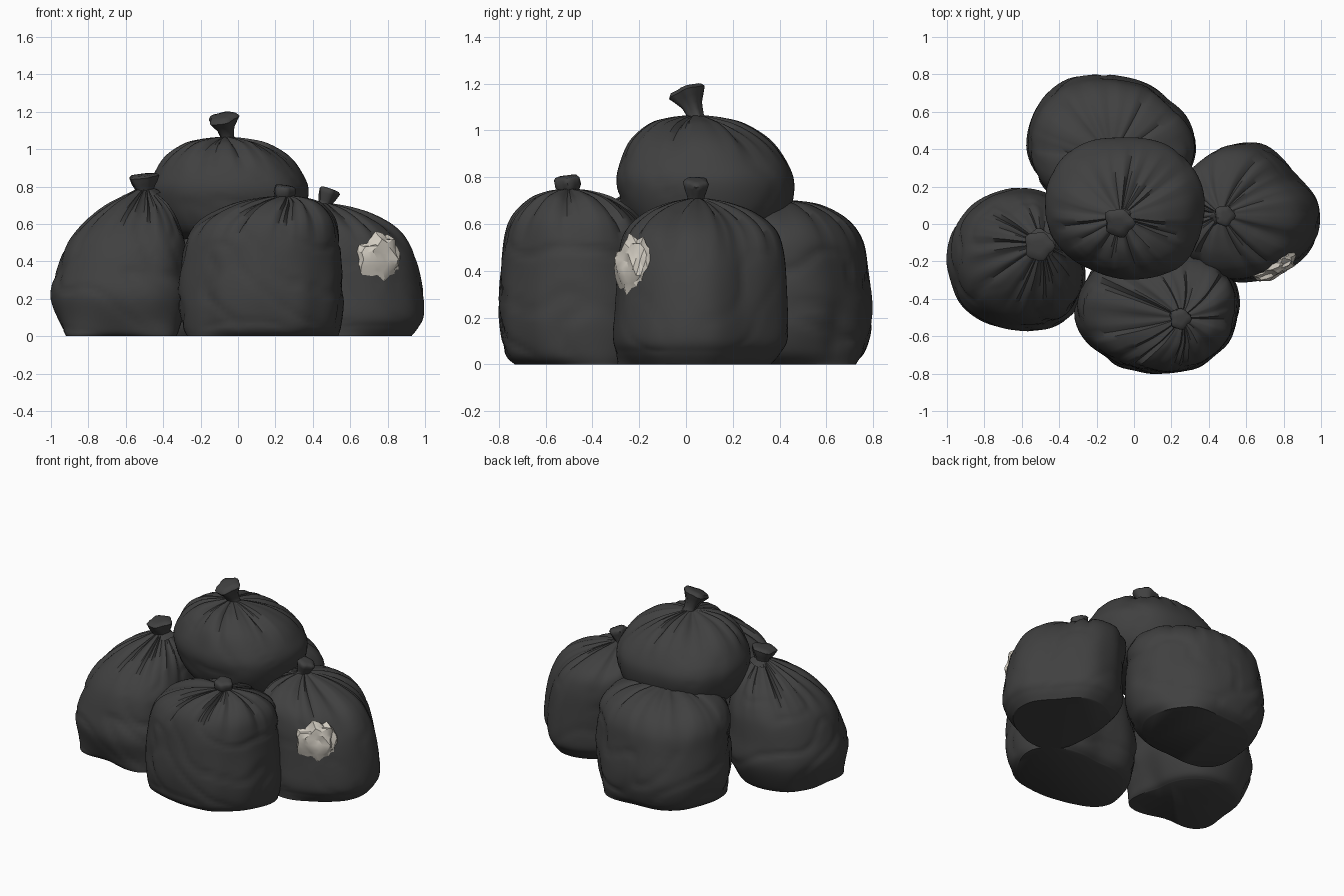
import bpy, bmesh, math, random
from mathutils import Vector, Matrix, noise

if "Cube" in bpy.data.objects:
    bpy.data.objects.remove(bpy.data.objects["Cube"])

random.seed(4)


def material(name, rgb):
    m = bpy.data.materials.new(name)
    m.diffuse_color = (*rgb, 1)
    m.use_nodes = True
    m.node_tree.nodes["Principled BSDF"].inputs["Base Color"].default_value = m.diffuse_color
    return m


BLACK = material("black_plastic", (0.052, 0.052, 0.052))
PAPER = material("pale_paper", (0.64, 0.60, 0.53))
SIDES = 80


def cubic(a, b, c, d, t):
    return 0.5 * (2*b + (c-a)*t + (2*a-5*b+4*c-d)*t*t + (3*b-a-3*c+d)*t**3)


def finish(bm, name, mat, angle=50):
    bmesh.ops.recalc_face_normals(bm, faces=bm.faces)
    me = bpy.data.meshes.new(name)
    bm.to_mesh(me)
    bm.free()
    ob = bpy.data.objects.new(name, me)
    bpy.context.collection.objects.link(ob)
    me.materials.append(mat)
    bpy.ops.object.select_all(action='DESELECT')
    ob.select_set(True)
    bpy.context.view_layer.objects.active = ob
    bpy.ops.object.shade_smooth_by_angle(angle=math.radians(angle))


def loft(bm, rings):
    rows = [[bm.verts.new(p) for p in r] for r in rings]
    n = len(rows[0])
    for lo, hi in zip(rows, rows[1:]):
        for i in range(n):
            bm.faces.new((lo[i], lo[(i+1) % n], hi[(i+1) % n], hi[i]))
    bm.faces.new(rows[0][::-1])
    bm.faces.new(rows[-1])


def bag(name, centre, neck, radii, profile, seed, pleat=0.09, lean=3, crease=0.03, feet=()):
    """Sack body: eight compass radii, a (height, scale) profile, pleats gathering to the
    neck, and feet: directions in degrees where a bottom corner sticks out."""
    c, k = Vector(centre), Vector(neck)
    z0, z1 = profile[0][0], profile[-1][0]
    pts = [profile[0]] + profile + [profile[-1]]
    stations = []
    for i in range(1, len(pts) - 2):
        for s in range(7):
            stations.append([cubic(*(pts[i+j][q] for j in (-1, 0, 1, 2)), s/7) for q in (0, 1)])
    stations.append(profile[-1])
    rings = []
    for z, scale in stations:
        h = max(0.0, min(1.0, (z - z0) / (z1 - z0)))
        mid = c.lerp(k, h**lean)
        gather = max(0.0, (h - 0.6) / 0.4) ** 1.3
        body = min(1, h * 8) * (1 - gather)
        low = max(0.0, 1 - h / 0.28)
        ring = []
        for s in range(SIDES):
            a = s / SIDES * math.tau
            u = s / SIDES * 8
            i, t = int(u), u - int(u)
            r = cubic(*(radii[(i+j) % 8] for j in (-1, 0, 1, 2)), t)
            d = Vector((math.cos(a), math.sin(a), 0))
            # sharp valleys between folds, uneven around the neck
            f = 1 - abs(noise.noise(Vector((d.x*3.6, d.y*3.6, seed)))) * 2.6
            fold = max(0, f) ** 2 * gather * pleat
            # slanted creases pressed into the body, plus broad dents
            n = noise.noise(Vector((d.x*1.3, d.y*1.3, z*4.5 + d.x*0.8 + d.y*0.5 + seed*3.7)))
            line = max(0, 1 - abs(n) * 6) ** 2 * crease * body
            dent = noise.noise(Vector((d.x*2.5, d.y*2.5, z*3 + seed*1.3)))
            corner = sum(max(0, math.cos(a - math.radians(g))) ** 8 for g in feet) * low
            r *= scale + 0.8 * max(0, 1 - scale) * corner + 0.06 * corner * (1 - low)
            r *= (1 + 0.028*dent - line) * (1 - 1.3*fold)
            p = mid.to_3d() + d * r
            p.z = z - fold * 0.25 * min(1, scale * 2)
            ring.append(p)
        rings.append(ring)
    bm = bmesh.new()
    loft(bm, rings)
    finish(bm, name, BLACK)


def knot(name, base, tip, bulb, flare):
    """Tied neck: pinched ring, swollen knot and a crinkled open frill."""
    b, t = Vector(base), Vector(tip)
    rot = Vector((0, 0, 1)).rotation_difference((t - b).normalized())
    prof = [(-0.25, bulb*1.25), (0.05, bulb*0.75), (0.25, bulb*0.85), (0.45, bulb),
            (0.65, (bulb+flare)*0.5), (0.85, flare), (0.97, flare*0.85), (1.0, flare*0.4)]
    rings = []
    for h, r in prof:
        ring = []
        for s in range(20):
            a = s / 20 * math.tau
            rr = r * (1 + 0.09*math.sin(5*a + h*2) + 0.06*math.sin(3*a + 1))
            ring.append(b + (t-b)*h + rot @ Vector((rr*math.cos(a), rr*math.sin(a), 0)))
        rings.append(ring)
    bm = bmesh.new()
    loft(bm, rings)
    finish(bm, name, BLACK)


def crumple(name, loc, size, turn, jitter):
    """Chunky crumpled rubbish showing through a tear."""
    bm = bmesh.new()
    bmesh.ops.create_icosphere(bm, subdivisions=3, radius=1)
    for v in bm.verts:
        v.co *= 1 + jitter * (noise.noise(v.co * 1.9) + random.uniform(-0.3, 0.3))
    m = Matrix.Translation(loc) @ Matrix.Rotation(turn, 4, 'Z') @ Matrix.Diagonal((*size, 1))
    bmesh.ops.transform(bm, matrix=m, verts=bm.verts)
    finish(bm, name, PAPER, 28)


# Four sacks on the floor
bag("left_bag", (-0.63, -0.19), (-0.50, -0.11),
    [0.36, 0.38, 0.38, 0.375, 0.37, 0.375, 0.38, 0.42],
    [(0, 0.70), (0.04, 0.82), (0.2, 1.0), (0.35, 0.95), (0.5, 0.86), (0.62, 0.68),
     (0.7, 0.48), (0.75, 0.28), (0.79, 0.10)], 1.3, 0.12, feet=(225, 310))
bag("front_bag", (0.125, -0.475), (0.25, -0.50),
    [0.44, 0.43, 0.33, 0.40, 0.44, 0.36, 0.325, 0.375],
    [(0, 0.80), (0.05, 0.93), (0.2, 1.0), (0.4, 0.97), (0.55, 0.92), (0.64, 0.80),
     (0.71, 0.55), (0.74, 0.3), (0.75, 0.10)], 2.6, 0.12, 7, feet=(20, 200))
bag("right_bag", (0.65, 0.05), (0.47, 0.05),
    [0.35, 0.31, 0.39, 0.40, 0.35, 0.40, 0.36, 0.35],
    [(0, 0.80), (0.05, 0.91), (0.12, 0.99), (0.3, 0.97), (0.48, 0.93), (0.58, 0.84),
     (0.65, 0.62), (0.69, 0.36), (0.71, 0.10)], 3.9, 0.09, 3, 0.015, feet=(250,))
bag("back_bag", (-0.13, 0.42), (-0.12, 0.36),
    [0.46, 0.395, 0.38, 0.43, 0.44, 0.40, 0.35, 0.40],
    [(0, 0.76), (0.06, 0.91), (0.2, 1.0), (0.4, 0.98), (0.53, 0.96), (0.62, 0.83),
     (0.68, 0.58), (0.7, 0.3), (0.7, 0.10)], 5.2, 0.05, feet=(45, 215))

# Fifth sack heaped on top
bag("top_bag", (-0.05, 0.09), (-0.07, 0.04),
    [0.43, 0.42, 0.38, 0.42, 0.43, 0.385, 0.38, 0.43],
    [(0.52, 0.55), (0.56, 0.78), (0.65, 0.93), (0.77, 1.0), (0.86, 0.94), (0.96, 0.78),
     (1.03, 0.53), (1.055, 0.3), (1.065, 0.10)], 6.1, 0.12, 3, 0.015)

# Tied necks
knot("left_knot", (-0.50, -0.11, 0.78), (-0.51, -0.12, 0.865), 0.065, 0.078)
knot("front_knot", (0.24, -0.50, 0.73), (0.25, -0.51, 0.805), 0.055, 0.055)
knot("right_knot", (0.46, 0.04, 0.70), (0.49, 0.045, 0.79), 0.045, 0.055)
knot("top_knot", (-0.055, 0.045, 1.05), (-0.085, 0.0, 1.18), 0.045, 0.08)

# Rubbish showing through the tears
crumple("torn_contents", (0.757, -0.222, 0.412), (0.128, 0.055, 0.13), math.radians(28), 0.28)
crumple("small_tear_contents", (-0.17, -0.66, 0.07), (0.045, 0.018, 0.009), math.radians(-40), 0.1)
